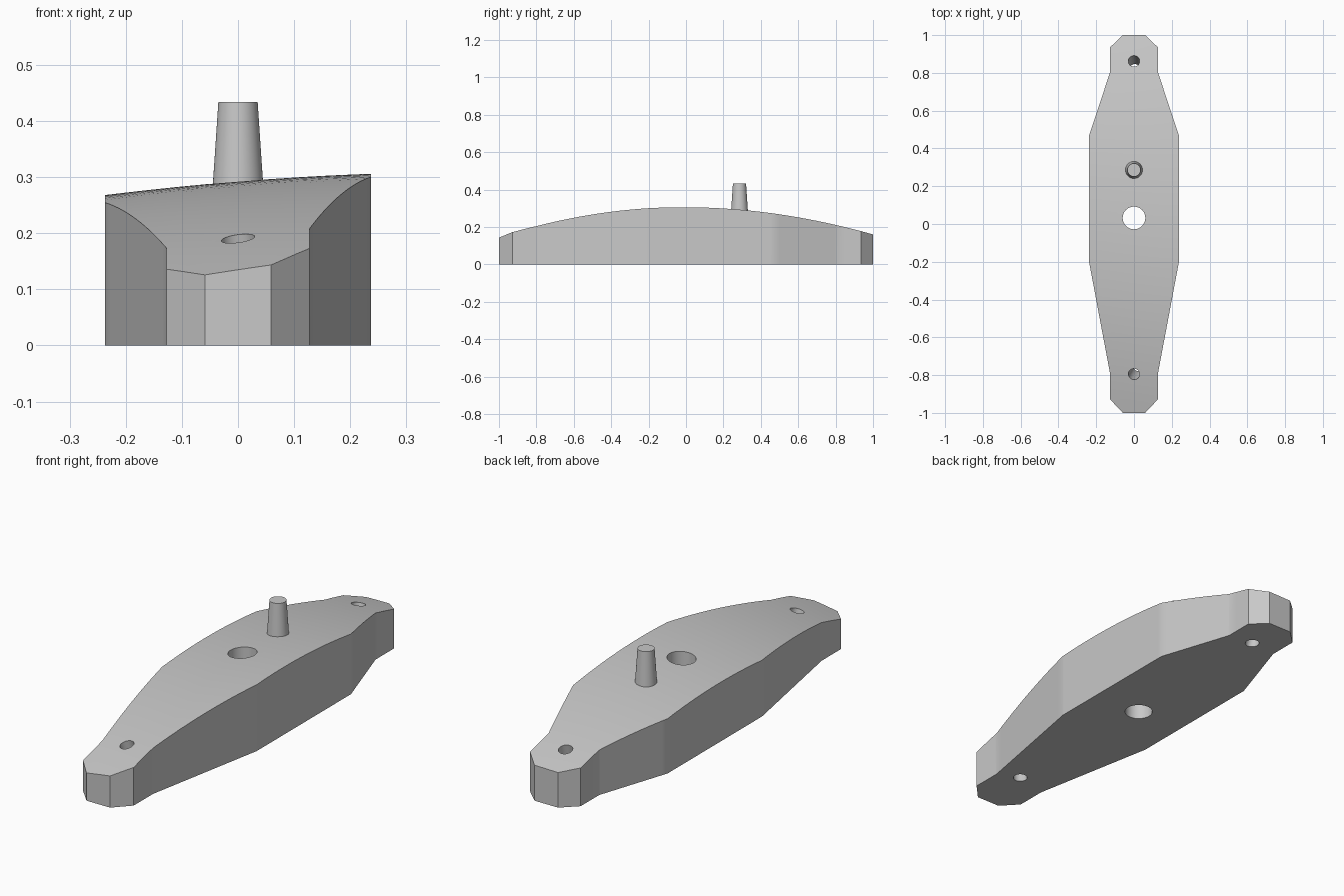
import bpy, bmesh
from mathutils import Vector

cube = bpy.data.objects.get("Cube")
if cube:
    bpy.data.objects.remove(cube, do_unlink=True)

grey = bpy.data.materials.new("plain grey")
grey.use_nodes = True
colour = (0.58, 0.58, 0.58, 1)
grey.diffuse_color = colour
grey.node_tree.nodes["Principled BSDF"].inputs["Base Color"].default_value = colour


def top_height(x, y):
    """Crowned, slightly twisted upper surface."""
    return 0.292 + 0.083*x - 0.067*x*y + 0.0125*y - 0.1445*y*y - 0.1*x*x


def top_normal(x, y):
    d = 0.001
    sx = (top_height(x + d, y) - top_height(x - d, y)) / (2*d)
    sy = (top_height(x, y + d) - top_height(x, y - d)) / (2*d)
    return Vector((-sx, -sy, 1)).normalized()


def activate(obj):
    bpy.ops.object.select_all(action='DESELECT')
    obj.select_set(True)
    bpy.context.view_layer.objects.active = obj


# Tapered bar: mirrored half outline, extruded and sliced so the top can curve
half = [(0.059, -1), (0.127, -0.928), (0.127, -0.79), (0.237, -0.205),
        (0.237, 0.47), (0.127, 0.803), (0.127, 0.935), (0.059, 1)]
outline = half + [(-x, y) for x, y in reversed(half)]
bm = bmesh.new()
base = bm.faces.new([bm.verts.new((x, y, 0)) for x, y in outline])
extruded = bmesh.ops.extrude_face_region(bm, geom=[base], use_keep_orig=True)
for v in extruded["geom"]:
    if isinstance(v, bmesh.types.BMVert):
        v.co.z = 1


def slice_bar(position, normal):
    geom = bm.verts[:] + bm.edges[:] + bm.faces[:]
    bmesh.ops.bisect_plane(bm, geom=geom, plane_co=position, plane_no=normal, dist=1e-5)


for i in range(1, 40):
    slice_bar((0, -1 + i*0.05, 0), (0, 1, 0))
for i in range(-3, 4):
    slice_bar((i*0.055, 0, 0), (1, 0, 0))
for v in bm.verts:
    if v.co.z > 0.5:
        v.co.z = top_height(v.co.x, v.co.y)
bmesh.ops.recalc_face_normals(bm, faces=bm.faces)
mesh = bpy.data.meshes.new("bar")
bm.to_mesh(mesh)
bm.free()
bar = bpy.data.objects.new("bar", mesh)
bpy.context.collection.objects.link(bar)
mesh.materials.append(grey)

# Holes: end holes are drilled square to the curved top, centre hole is upright
holes = [("front_hole", -0.795, 0.03, top_normal(0, -0.795)),
         ("centre_hole", 0.032, 0.06, Vector((0, 0, 1))),
         ("back_hole", 0.862, 0.03, top_normal(0, 0.862))]
for name, y, radius, axis in holes:
    bpy.ops.mesh.primitive_cylinder_add(
        vertices=40, radius=radius, depth=0.8, location=(0, y, top_height(0, y)),
        rotation=axis.to_track_quat('Z', 'Y').to_euler())
    cutter = bpy.context.object
    cutter.name = name
    cutter.hide_render = True
    cutter.data.materials.append(grey)
    activate(bar)
    cut = bar.modifiers.new(name, 'BOOLEAN')
    cut.operation = 'DIFFERENCE'
    cut.solver = 'EXACT'
    cut.object = cutter
    bpy.ops.object.modifier_apply(modifier=cut.name)
    bpy.data.objects.remove(cutter, do_unlink=True)

# Tapered peg standing on the bar
bpy.ops.mesh.primitive_cone_add(vertices=48, radius1=0.046, radius2=0.035,
                                depth=0.164, location=(0, 0.286, 0.352))
peg = bpy.context.object
peg.name = "peg"
peg.data.materials.append(grey)

for obj in (bar, peg):
    activate(obj)
    bpy.ops.object.shade_smooth_by_angle()
